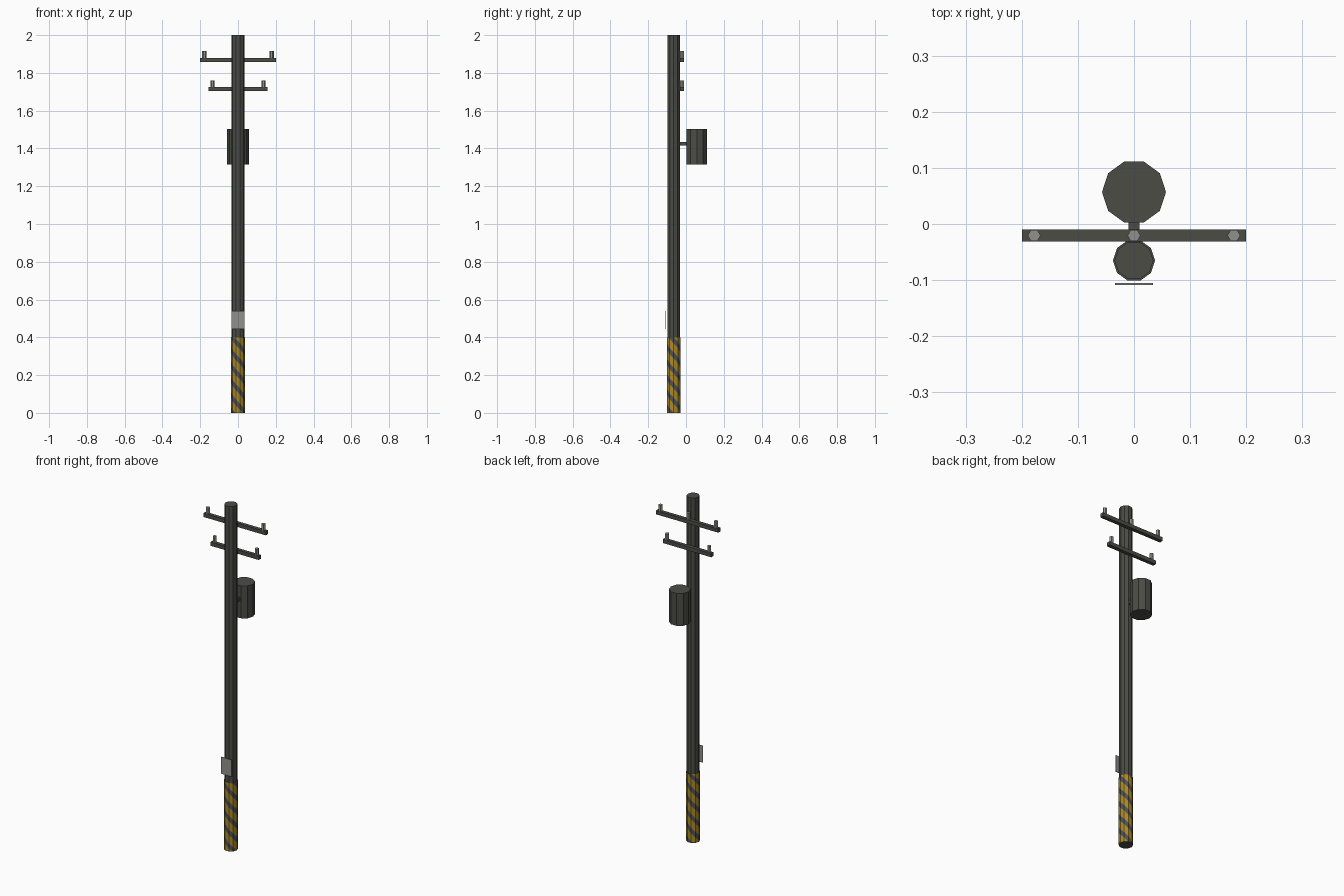
import bpy, bmesh, math

if "Cube" in bpy.data.objects:
    bpy.data.objects.remove(bpy.data.objects["Cube"])

def mat(name, r, g, b):
    m = bpy.data.materials.new(name)
    m.diffuse_color = (r, g, b, 1)
    m.use_nodes = True
    m.node_tree.nodes["Principled BSDF"].inputs["Base Color"].default_value = m.diffuse_color
    return m

DARK = mat("dark_concrete", 0.072, 0.072, 0.062)
PALE = mat("pale_grey", 0.28, 0.28, 0.26)
YELLOW = mat("warning_yellow", 0.42, 0.25, 0.018)
STRIPE = mat("stripe_slate", 0.075, 0.085, 0.10)

def finish(bm, name, mats):
    me = bpy.data.meshes.new(name)
    bmesh.ops.recalc_face_normals(bm, faces=bm.faces[:])
    bm.to_mesh(me)
    bm.free()
    for m in mats:
        me.materials.append(m)
    ob = bpy.data.objects.new(name, me)
    bpy.context.collection.objects.link(ob)
    return ob

def prism(name, x, y, z0, z1, r, sides, m):
    bm = bmesh.new()
    rings = [[bm.verts.new((x + r * math.cos(2 * math.pi * i / sides),
                            y + r * math.sin(2 * math.pi * i / sides), z))
              for i in range(sides)] for z in (z0, z1)]
    for ring in rings:
        bm.faces.new(ring)
    for i in range(sides):
        j = (i + 1) % sides
        bm.faces.new((rings[0][i], rings[0][j], rings[1][j], rings[1][i]))
    return finish(bm, name, [m])

def box(name, x0, x1, y0, y1, z0, z1, m):
    bm = bmesh.new()
    bmesh.ops.create_cube(bm, size=1)
    for v in bm.verts:
        v.co = (x0 if v.co.x < 0 else x1, y0 if v.co.y < 0 else y1,
                z0 if v.co.z < 0 else z1)
    return finish(bm, name, [m])

PY, SIDES, H, R = -0.065, 10, 0.40, 0.0375

# Pole, standing on the warning sleeve
prism("pole", 0, PY, H, 2.0, 0.0345, SIDES, DARK)

# Warning sleeve with stripes winding downwards around it
def striped_sleeve():
    bm = bmesh.new()
    period, drop = 0.08, 0.024
    def vert(i, z):
        a = 2 * math.pi * i / SIDES
        return (R * math.cos(a), PY + R * math.sin(a), min(max(z, 0), H))
    for i in range(SIDES):
        for k in range(-1, 10):
            base = k * period
            for lo, hi, idx in ((0, 0.6, 0), (0.6, 1, 1)):
                zl, zh = base + lo * period, base + hi * period
                pts = [vert(i, zl - i * drop), vert(i + 1, zl - (i + 1) * drop),
                       vert(i + 1, zh - (i + 1) * drop), vert(i, zh - i * drop)]
                pts = list(dict.fromkeys(pts))
                if len(pts) > 2 and len({p[2] for p in pts}) > 1:
                    bm.faces.new([bm.verts.new(p) for p in pts]).material_index = idx
    # dark end caps
    for z in (0, H):
        bm.faces.new([bm.verts.new(vert(i, z)) for i in range(SIDES)]).material_index = 2
    bmesh.ops.remove_doubles(bm, verts=bm.verts[:], dist=1e-5)
    finish(bm, "warning_sleeve", [YELLOW, STRIPE, DARK])

striped_sleeve()

# Crossarms with insulators
AY = -0.0205
for name, half, z0, z1, pins in (("upper", 0.20, 1.858, 1.88, (-0.178, 0, 0.178)),
                                 ("lower", 0.155, 1.703, 1.725, (-0.135, 0.135))):
    box(name + "_crossarm", -half, half, AY - 0.0105, AY + 0.0105, z0, z1, DARK)
    for n, x in enumerate(pins):
        prism(f"{name}_insulator_{n}", x, AY, z1, z1 + 0.036, 0.0115, 6, PALE)

# Transformer drum and its bracket
prism("transformer", 0, 0.057, 1.315, 1.503, 0.057, 10, DARK)
box("transformer_bracket", -0.01, 0.01, -0.04, 0.015, 1.415, 1.435, DARK)

# Notice plate in front of the pole
box("notice_plate", -0.034, 0.034, -0.109, -0.105, 0.443, 0.54, PALE)
